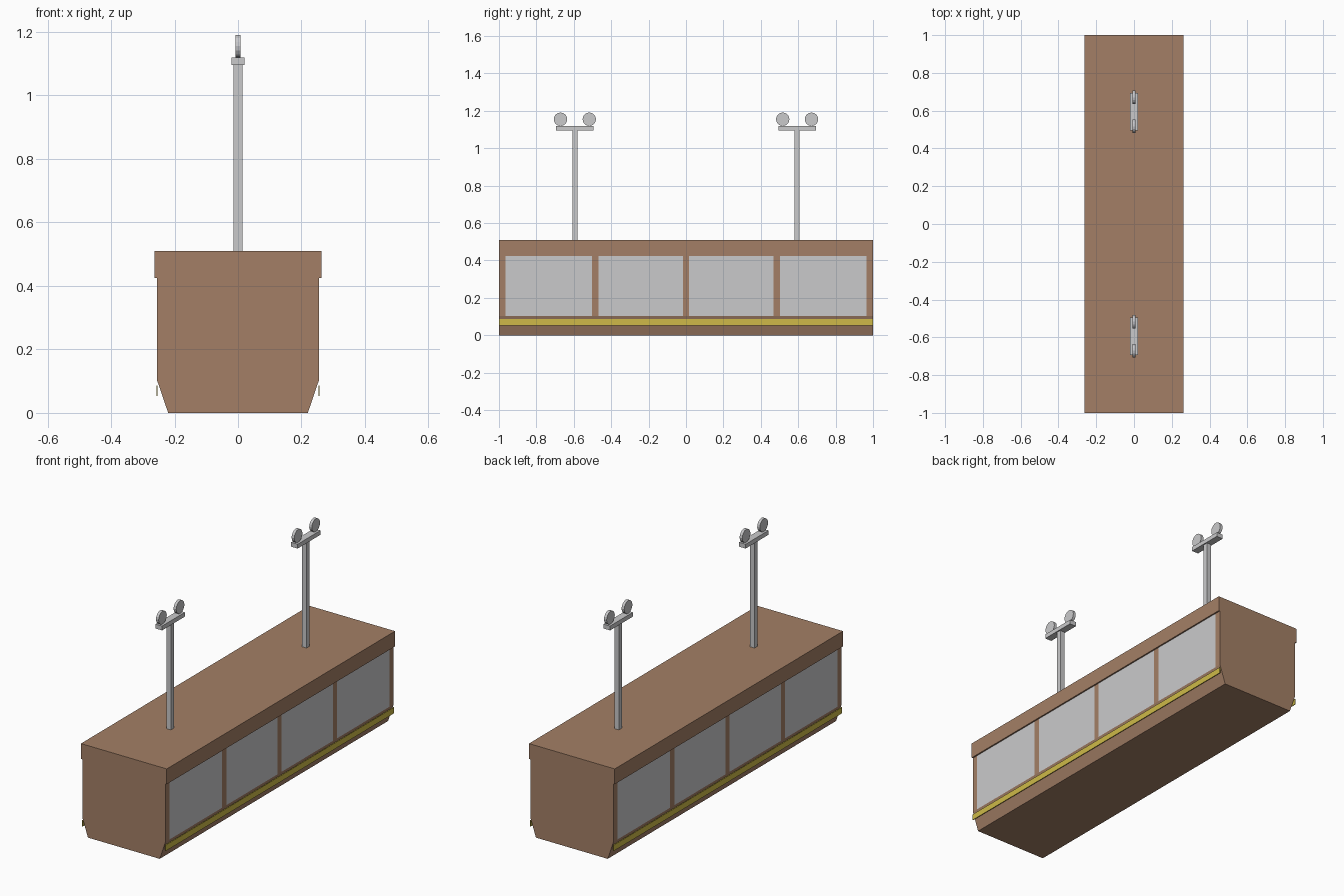
import bpy, bmesh, math
from mathutils import Matrix

if "Cube" in bpy.data.objects:
    bpy.data.objects.remove(bpy.data.objects["Cube"])


def material(name, rgb):
    m = bpy.data.materials.new(name)
    m.diffuse_color = (*rgb, 1)
    m.use_nodes = True
    m.node_tree.nodes["Principled BSDF"].inputs["Base Color"].default_value = m.diffuse_color
    return m


BROWN = material("brown", (0.37, 0.213, 0.133))
GREY = material("light grey", (0.59, 0.59, 0.60))
YELLOW = material("yellow", (0.62, 0.49, 0.065))


def finish(name, bm, *mats):
    bmesh.ops.recalc_face_normals(bm, faces=bm.faces)
    mesh = bpy.data.meshes.new(name)
    bm.to_mesh(mesh)
    bm.free()
    for m in mats:
        mesh.materials.append(m)
    ob = bpy.data.objects.new(name, mesh)
    bpy.context.collection.objects.link(ob)
    return ob


def box(name, x, y, z, mat):
    """Box from (min, max) pairs."""
    bm = bmesh.new()
    size = [b - a for a, b in (x, y, z)]
    mid = [(a + b) / 2 for a, b in (x, y, z)]
    bmesh.ops.create_cube(bm, size=1, matrix=Matrix.Translation(mid) @ Matrix.Diagonal((*size, 1)))
    return finish(name, bm, mat)


def disc(name, centre, radius, depth, mat):
    """Short cylinder facing sideways."""
    bm = bmesh.new()
    mtx = Matrix.Translation(centre) @ Matrix.Rotation(math.pi / 2, 4, 'Y')
    bmesh.ops.create_cone(bm, cap_ends=True, segments=16, radius1=radius,
                          radius2=radius, depth=depth, matrix=mtx)
    return finish(name, bm, mat)


# Body: cross-section swept along y, with stations at the window edges
half = [(0.22, 0), (0.255, 0.103), (0.255, 0.425), (0.263, 0.425), (0.263, 0.51)]
profile = half + [(-x, z) for x, z in reversed(half)]
stations = [-1, -0.965, -0.503, -0.467, -0.016, 0.016, 0.467, 0.503, 0.965, 1]
bm = bmesh.new()
rings = [[bm.verts.new((x, y, z)) for x, z in profile] for y in stations]
n = len(profile)
for i in range(len(stations) - 1):
    for j in range(n):
        k = (j + 1) % n
        f = bm.faces.new((rings[i][j], rings[i][k], rings[i + 1][k], rings[i + 1][j]))
        # Upright wall panels between the posts are grey
        is_wall = {profile[j][1], profile[k][1]} == {0.103, 0.425}
        f.material_index = int(is_wall and i % 2 == 1)
bm.faces.new(rings[0])
bm.faces.new(rings[-1])
finish("body", bm, BROWN, GREY)

# Thin bumper rails along both sides
for s, label in ((-1, "left"), (1, "right")):
    x = sorted((s * 0.253, s * 0.257))
    box(label + "_rail", x, (-1, 1), (0.053, 0.086), YELLOW)

# Two roof masts, each with a crossbar and a pair of round lamps
for s, label in ((-1, "front"), (1, "back")):
    y = s * 0.594
    box(label + "_mast", (-0.014, 0.014), (y - 0.014, y + 0.014), (0.505, 1.1), GREY)
    box(label + "_crossbar", (-0.02, 0.02), (y - 0.1, y + 0.1), (1.096, 1.12), GREY)
    for t in (-1, 1):
        side = "outer" if t == s else "inner"
        disc(f"{label}_{side}_lamp", (0, y + t * 0.077, 1.155), 0.036, 0.016, GREY)
